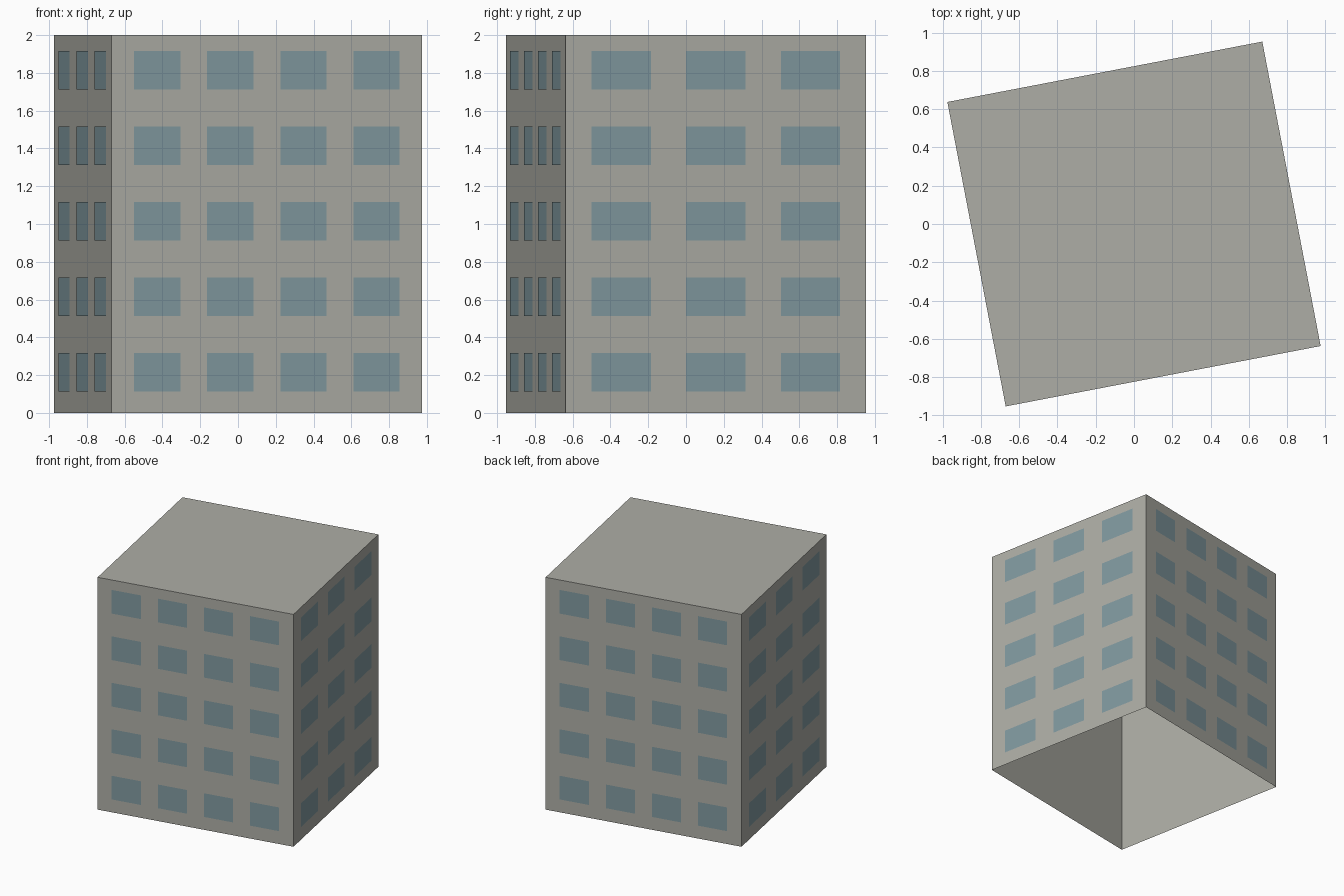
import bpy
import bmesh
from math import radians
from mathutils import Matrix, Vector

cube = bpy.data.objects.get("Cube")
if cube:
    bpy.data.objects.remove(cube, do_unlink=True)

WIDTH, DEPTH, HEIGHT = 1.675, 1.619, 2.0
TURN = Matrix.Rotation(radians(10.85), 4, "Z")
FLOORS, FLOOR_STEP, SILL, PANE_HEIGHT = 5, 0.4, 0.112, 0.204
GAP = 0.003


def make_material(name, rgb):
    mat = bpy.data.materials.new(name)
    mat.use_nodes = True
    color = (*rgb, 1.0)
    mat.diffuse_color = color
    mat.node_tree.nodes["Principled BSDF"].inputs["Base Color"].default_value = color
    return mat


def make_object(name, bm, mat):
    mesh = bpy.data.meshes.new(name)
    bm.transform(TURN)
    bm.to_mesh(mesh)
    bm.free()
    mesh.materials.append(mat)
    obj = bpy.data.objects.new(name, mesh)
    bpy.context.collection.objects.link(obj)
    return obj


concrete = make_material("warm grey concrete", (0.42, 0.42, 0.38))
glass = make_material("blue grey glass", (0.22, 0.32, 0.35))

# Building shell: a box with an open underside
bm = bmesh.new()
bmesh.ops.create_cube(bm, size=1)
bmesh.ops.scale(bm, vec=(WIDTH, DEPTH, HEIGHT), verts=bm.verts)
bmesh.ops.translate(bm, vec=(0, 0, HEIGHT / 2), verts=bm.verts)
bm.normal_update()
underside = [f for f in bm.faces if f.normal.z < -0.5]
bmesh.ops.delete(bm, geom=underside, context="FACES_ONLY")
make_object("building_shell", bm, concrete)


def add_windows(name, angle, distance, columns, step, pane_width):
    """Grid of flat panes just outside one wall."""
    bm = bmesh.new()
    for row in range(FLOORS):
        low = SILL + row * FLOOR_STEP
        high = low + PANE_HEIGHT
        for col in range(columns):
            mid = (col - (columns - 1) / 2) * step
            left, right = mid - pane_width / 2, mid + pane_width / 2
            corners = ((left, low), (right, low), (right, high), (left, high))
            bm.faces.new([bm.verts.new(Vector((x, -distance - GAP, z)))
                          for x, z in corners])
    bm.transform(Matrix.Rotation(radians(angle), 4, "Z"))
    make_object(name, bm, glass)


# Windows: four columns on the front and back, three on the sides
for name, angle in (("front_windows", 0), ("back_windows", 180)):
    add_windows(name, angle, DEPTH / 2, 4, 0.394, 0.249)
for name, angle in (("left_windows", 90), ("right_windows", 270)):
    add_windows(name, angle, WIDTH / 2, 3, 0.51, 0.32)
